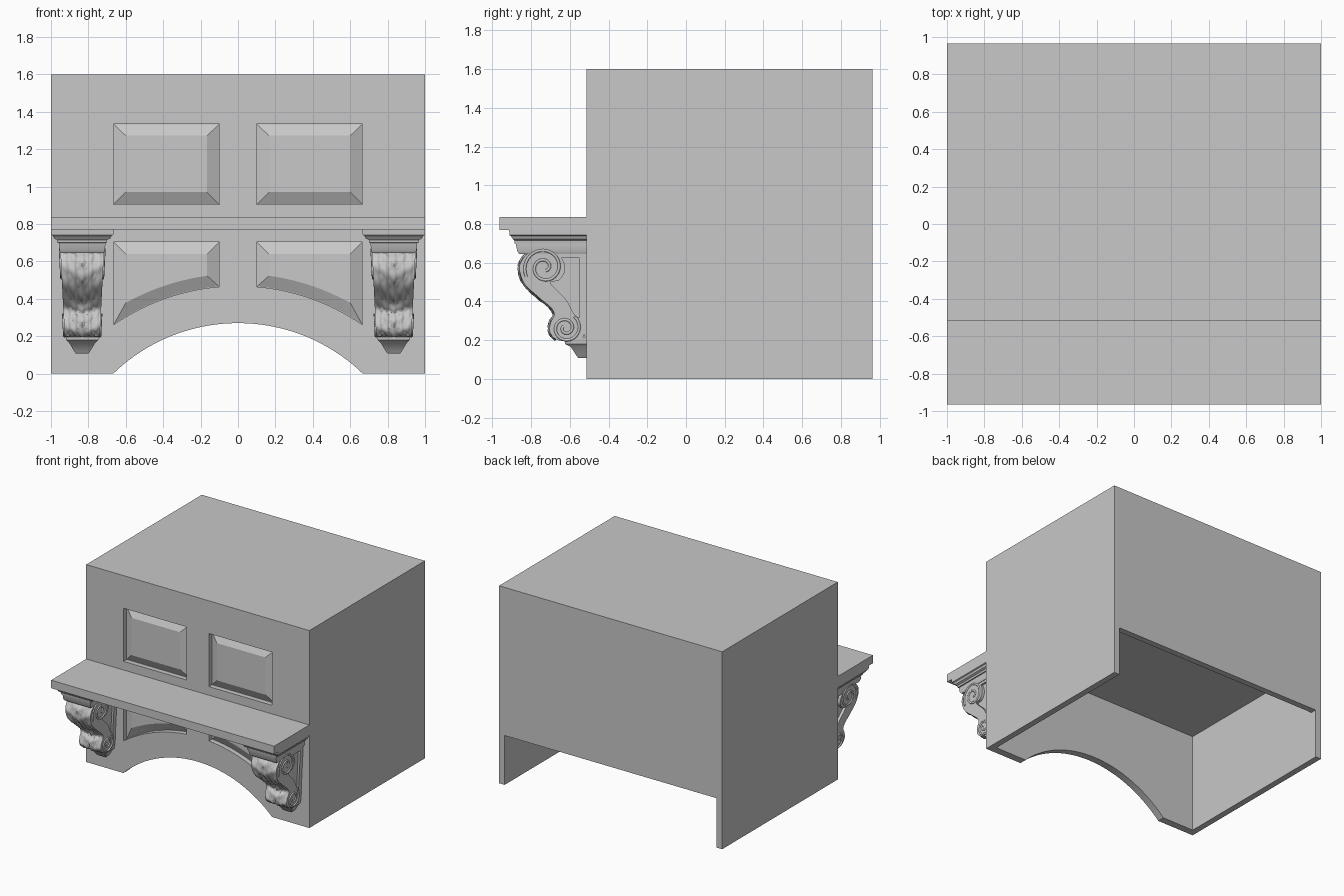
import bpy, bmesh, math
from mathutils import Vector

if "Cube" in bpy.data.objects:
    bpy.data.objects.remove(bpy.data.objects["Cube"])

grey = bpy.data.materials.new("light_grey")
grey.diffuse_color = (0.58, 0.58, 0.58, 1)
grey.use_nodes = True
grey.node_tree.nodes["Principled BSDF"].inputs["Base Color"].default_value = grey.diffuse_color
FRONT, BACK = -0.515, 0.965


def finish(name, bm, smooth=False):
    bmesh.ops.recalc_face_normals(bm, faces=bm.faces)
    me = bpy.data.meshes.new(name)
    bm.to_mesh(me)
    bm.free()
    me.materials.append(grey)
    ob = bpy.data.objects.new(name, me)
    bpy.context.collection.objects.link(ob)
    if smooth:
        select(ob)
        bpy.ops.object.shade_smooth_by_angle(angle=math.radians(35))
    return ob


def select(ob):
    bpy.ops.object.select_all(action='DESELECT')
    ob.select_set(True)
    bpy.context.view_layer.objects.active = ob


def loft(name, rings, smooth=False):
    """Closed solid through rings that have equal point counts."""
    bm = bmesh.new()
    vs = [[bm.verts.new(p) for p in r] for r in rings]
    n = len(rings[0])
    for a, b in zip(vs, vs[1:]):
        for i in range(n):
            bm.faces.new((a[i], a[(i + 1) % n], b[(i + 1) % n], b[i]))
    bm.faces.new(vs[0])
    bm.faces.new(vs[-1])
    return finish(name, bm, smooth)


def box(name, x0, x1, y0, y1, z0, z1):
    return loft(name, [[(x0, y0, z), (x1, y0, z), (x1, y1, z), (x0, y1, z)] for z in (z0, z1)])


def prism_y(name, pts, y0, y1, pts1=None):
    return loft(name, [[(x, y0, z) for x, z in pts], [(x, y1, z) for x, z in (pts1 or pts)]])


def cut(target, cutter):
    m = target.modifiers.new("cut", 'BOOLEAN')
    m.operation, m.solver, m.object = 'DIFFERENCE', 'EXACT', cutter
    select(target)
    bpy.ops.object.modifier_apply(modifier=m.name)
    bpy.data.objects.remove(cutter)


def arc(x0, x1, cz, r, n=20):
    xs = [x0 + (x1 - x0) * i / n for i in range(n + 1)]
    return [(x, cz + math.sqrt(r * r - x * x)) for x in xs]


def smooth_path(pts, n=5):
    """Rounded path through a few points."""
    p = [Vector(q) for q in pts]
    p = [2 * p[0] - p[1]] + p + [2 * p[-1] - p[-2]]
    out = []
    for i in range(1, len(p) - 2):
        a, b, c, d = p[i - 1:i + 3]
        for k in range(n):
            t = k / n
            out.append(0.5 * (2 * b + (c - a) * t + (2 * a - 5 * b + 4 * c - d) * t * t
                              + (3 * b - a - 3 * c + d) * t ** 3))
    return out + [p[-2]]


# Hood body, hollow below and open at the lower back
body = box("hood_body", -1, 1, FRONT, BACK, 0, 1.6)
cut(body, box("cavity", -0.95, 0.95, FRONT + 0.06, BACK - 0.05, -0.1, 0.8))
cut(body, box("back_opening", -0.95, 0.95, 0.8, 1.1, -0.1, 0.4))
# Arched lower front edge
opening = arc(-0.667, 0.667, -0.689, 0.959, 48)
cut(body, prism_y("arch", [(-0.667, -0.1)] + opening + [(0.667, -0.1)], -0.7, -0.4))

# Recessed panels with bevelled raised fields
for s, side in ((-1, "left"), (1, "right")):
    def rect(a, b, z0, z1):
        return [(s * a, z0), (s * b, z0), (s * b, z1), (s * a, z1)]

    def arched(a, b, r, top):
        return [(s * x, z) for x, z in arc(a, b, -0.70, r)] + [(s * b, top), (s * a, top)]

    shapes = (("upper", rect(0.1, 0.665, 0.905, 1.335), rect(0.165, 0.6, 0.97, 1.272)),
              ("lower", arched(0.1, 0.665, 1.169, 0.705), arched(0.165, 0.6, 1.234, 0.64)))
    for level, outer, inner in shapes:
        cut(body, prism_y("recess", outer, -0.7, FRONT + 0.04))
        prism_y(f"{level}_panel_{side}", outer, FRONT + 0.041, FRONT + 0.008, inner)

# Mantel shelf
box("mantel_shelf", -1, 1, -BACK, FRONT, 0.77, 0.835)

# Corbel outlines as (y, z)
front_pts = [(-0.76, 0.66), (-0.82, 0.645), (-0.857, 0.595), (-0.857, 0.545), (-0.83, 0.485),
             (-0.76, 0.42), (-0.70, 0.37), (-0.68, 0.33), (-0.70, 0.29), (-0.703, 0.24),
             (-0.67, 0.203)]
back_pts = [(-0.61, 0.196), (-0.54, 0.21), (-0.517, 0.26), (-0.53, 0.305), (-0.575, 0.33),
            (-0.62, 0.41), (-0.68, 0.47), (-0.70, 0.50), (-0.655, 0.51), (-0.625, 0.56),
            (-0.64, 0.62), (-0.69, 0.655)]
front_path = smooth_path(front_pts)
scroll = smooth_path(front_pts + back_pts + front_pts[:1], 4)[:-1]
core = [(p.x + 0.012, p.y) for p in front_path] + [(FRONT, 0.2), (FRONT, 0.66)]


def half_width(z):
    return 0.094 + 0.05 * (z - 0.2)


def slab(name, cx, pts, inset):
    """Side outline spanning the tapered corbel width."""
    loft(name, [[(cx + k * (half_width(p[1]) - inset), p[0], p[1]) for p in pts] for k in (-1, 1)], True)


def tiers(name, cx, rows):
    """Stack of rectangular rings given as z, half width, front y."""
    loft(name, [[(cx - h, y, z), (cx + h, y, z), (cx + h, FRONT, z), (cx - h, FRONT, z)]
                for z, h, y in rows], True)


def leaf(name, cx, cols=36):
    """Ribbed carving that follows the scroll front."""
    bm = bmesh.new()
    rows = []
    for i, p in enumerate(front_path):
        a, b = front_path[max(i - 1, 0)], front_path[min(i + 1, len(front_path) - 1)]
        d = (b - a).normalized()
        nrm = Vector((d.y, -d.x))
        row = []
        for j in range(cols + 1):
            u = 2 * j / cols - 1
            rib = 0.5 + 0.5 * math.cos(5 * math.pi * u)
            curl = 0.004 * math.sin(i * 0.8 + 5 * abs(u))
            q = p + nrm * (0.008 * rib + curl) * (1 - u ** 8)
            row.append(bm.verts.new((cx + u * half_width(p.y), q.x, q.y)))
        rows.append(row)
    for r, t in zip(rows, rows[1:]):
        for j in range(cols):
            bm.faces.new((r[j], r[j + 1], t[j + 1], t[j]))
    finish(name, bm, True)


def volute(name, cx, k, cy, cz, r0, r1, start, turns, n=56):
    """Raised spiral bead on a corbel side."""
    cu = bpy.data.curves.new(name, 'CURVE')
    cu.dimensions, cu.bevel_depth, cu.bevel_resolution = '3D', 0.008, 1
    sp = cu.splines.new('POLY')
    sp.points.add(n)
    for i, pt in enumerate(sp.points):
        t = i / n
        a, r = start + turns * math.tau * t, r0 + (r1 - r0) * t
        y, z = cy + r * math.cos(a), cz + r * math.sin(a)
        pt.co = (cx + k * half_width(z), y, z, 1)
    cu.use_fill_caps = True
    cu.materials.append(grey)
    ob = bpy.data.objects.new(name, cu)
    bpy.context.collection.objects.link(ob)
    select(ob)
    bpy.ops.object.convert(target='MESH')


for cx, side in ((-0.833, "left"), (0.833, "right")):
    # Stepped cap moulding
    tiers(f"corbel_cap_{side}", cx, [(0.645, 0.115, -0.862), (0.66, 0.122, -0.872), (0.698, 0.124, -0.88),
                                     (0.70, 0.132, -0.885), (0.715, 0.134, -0.887), (0.722, 0.15, -0.895),
                                     (0.738, 0.157, -0.905), (0.742, 0.166, -0.912), (0.77, 0.167, -0.914)])
    # Recessed core, scroll and side frame
    slab(f"corbel_core_{side}", cx, core, 0.022)
    slab(f"corbel_scroll_{side}", cx, scroll, 0)
    slab(f"corbel_back_frame_{side}", cx, [(-0.55, 0.29), (FRONT, 0.2), (FRONT, 0.655), (-0.55, 0.655)], 0.004)
    slab(f"corbel_top_frame_{side}", cx, [(-0.68, 0.625), (-0.54, 0.625), (-0.54, 0.655), (-0.68, 0.655)], 0.005)
    leaf(f"corbel_leaf_{side}", cx)
    for k in (-1, 1):
        volute(f"upper_volute_{side}", cx, k, -0.732, 0.575, 0.105, 0.018, math.pi * 1.15, -1.75)
        volute(f"lower_volute_{side}", cx, k, -0.622, 0.262, 0.075, 0.014, 0.9, -1.75)
    # Tapered foot
    tiers(f"corbel_foot_{side}", cx, [(0.108, 0.034, -0.557), (0.118, 0.042, -0.565), (0.165, 0.07, -0.595),
                                      (0.18, 0.086, -0.625), (0.215, 0.09, -0.63)])
